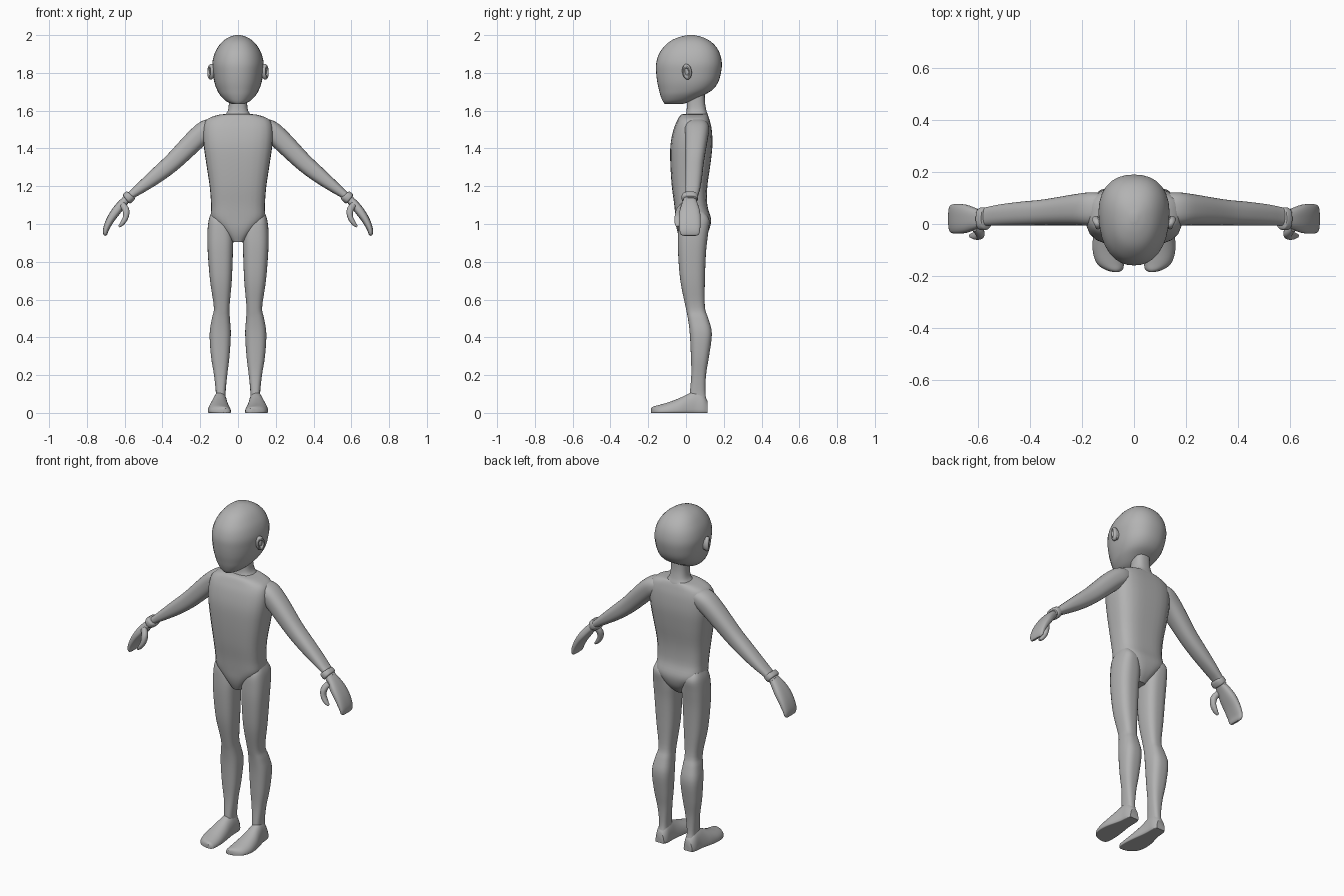
import bpy
from math import sin, cos, pi, radians
from mathutils import Vector, Matrix

if "Cube" in bpy.data.objects:
    bpy.data.objects.remove(bpy.data.objects["Cube"])

GREY = (0.45, 0.45, 0.45, 1)
clay = bpy.data.materials.new("clay grey")
clay.use_nodes = True
clay.diffuse_color = GREY
clay.node_tree.nodes["Principled BSDF"].inputs["Base Color"].default_value = GREY


def finish(obj, mirrored=False, angle=38):
    """Colour, smooth and optionally mirror a part."""
    mesh = obj.data
    mesh.materials.append(clay)
    mesh.polygons.foreach_set("use_smooth", [True] * len(mesh.polygons))
    mesh.set_sharp_from_angle(angle=radians(angle))
    if mirrored:
        obj.modifiers.new("mirror", "MIRROR").use_clip = False
    return obj


def spline(a, b, c, d, t):
    """Catmull-Rom step between b and c."""
    return tuple(0.5 * (2 * q + (r - p) * t + (2 * p - 5 * q + 4 * r - s) * t * t
                        + (3 * q - p - 3 * r + s) * t ** 3)
                 for p, q, r, s in zip(a, b, c, d))


def densify(rows, steps=4):
    out = []
    for i in range(len(rows) - 1):
        a, d = rows[max(i - 1, 0)], rows[min(i + 2, len(rows) - 1)]
        out += [spline(a, rows[i], rows[i + 1], d, k / steps) for k in range(steps)]
    return out + [rows[-1]]


def loft(name, rings, power, taper=0, count=32, mirrored=False):
    """Skin superellipse rings given as (centre, u, v)."""
    verts, faces = [], []
    for centre, u, v in rings:
        for k in range(count):
            c, s = cos(2 * pi * k / count), sin(2 * pi * k / count)
            r = (abs(c) ** power + abs(s) ** power) ** (-1 / power)
            verts.append(centre + u * (c * r * (1 + taper * s)) + v * (s * r))
    for i in range(len(rings) - 1):
        for k in range(count):
            n = (k + 1) % count
            a, b = i * count, (i + 1) * count
            faces.append((a + k, a + n, b + n, b + k))
    faces.append(tuple(reversed(range(count))))
    faces.append(tuple(range(len(verts) - count, len(verts))))
    mesh = bpy.data.meshes.new(name)
    mesh.from_pydata(verts, [], faces)
    # make every face point outward
    import bmesh
    bm = bmesh.new()
    bm.from_mesh(mesh)
    bmesh.ops.recalc_face_normals(bm, faces=bm.faces)
    bm.to_mesh(mesh)
    bm.free()
    obj = bpy.data.objects.new(name, mesh)
    bpy.context.collection.objects.link(obj)
    return finish(obj, mirrored)


def upright(name, rows, power, **kw):
    """Rows: height, x min, x max, y min, y max."""
    rings = [(Vector(((a + b) / 2, (c + d) / 2, z)), Vector(((b - a) / 2, 0, 0)),
              Vector((0, (d - c) / 2, 0))) for z, a, b, c, d in densify(rows)]
    return loft(name, rings, power, **kw)


def centred(name, rows, power, **kw):
    """Rows: height, half width, y min, y max."""
    return upright(name, [(z, -w, w, c, d) for z, w, c, d in rows], power, **kw)


def limb(name, rows, power=2.5):
    """Rows: x, y, z, half depth, half thickness; follows the path in xz."""
    rows = densify(rows)
    rings = []
    for i, (x, y, z, depth, thick) in enumerate(rows):
        p, q = rows[max(i - 1, 0)], rows[min(i + 1, len(rows) - 1)]
        normal = Vector((p[2] - q[2], 0, q[0] - p[0])).normalized()
        rings.append((Vector((x, y, z)), Vector((0, depth, 0)), normal * thick))
    return loft(name, rings, power, mirrored=True)


# Head: egg, narrower at the face, with a sloping jaw
centred("head", [
    (1.635, .03, -.112, -.02), (1.65, .062, -.123, .03), (1.68, .092, -.135, .09),
    (1.71, .11, -.143, .14), (1.75, .124, -.152, .17), (1.8, .132, -.158, .185),
    (1.85, .135, -.158, .19), (1.9, .124, -.143, .18), (1.94, .103, -.115, .158),
    (1.97, .077, -.08, .125), (1.99, .045, -.035, .085), (2, .012, .01, .04)],
    2.3, taper=.1)

centred("neck", [
    (1.53, .1, -.01, .12), (1.57, .075, -.005, .118), (1.6, .054, .003, .108),
    (1.65, .048, .005, .1), (1.73, .05, .005, .1)], 2.6)

# Torso down to the crotch
centred("torso", [
    (.905, .03, -.025, .07), (.94, .058, -.04, .105), (.98, .095, -.05, .126),
    (1.03, .14, -.055, .132), (1.1, .142, -.062, .113), (1.2, .15, -.075, .113),
    (1.32, .168, -.083, .13), (1.42, .182, -.082, .14), (1.5, .184, -.066, .136),
    (1.55, .168, -.045, .125), (1.575, .115, -.03, .116), (1.583, .06, -.012, .11)],
    3.2)

# Legs
upright("leg", [
    (.05, .062, .122, .02, .115), (.1, .066, .117, .02, .103),
    (.2, .057, .127, .028, .106), (.3, .045, .143, .026, .122),
    (.42, .038, .15, .02, .137), (.5, .043, .138, .01, .118),
    (.56, .045, .128, -.002, .1), (.7, .033, .148, -.03, .1),
    (.85, .027, .16, -.042, .106), (.95, .026, .162, -.042, .117),
    (1.02, .045, .155, -.035, .124), (1.06, .075, .142, -.01, .1)],
    2.8, mirrored=True)

# Feet: rows of y, x min, x max, instep height
foot_rows = densify([
    (-.185, .058, .08, .024), (-.175, .044, .112, .033), (-.15, .039, .143, .04),
    (-.1, .039, .158, .054), (-.04, .045, .155, .076), (.01, .052, .143, .1),
    (.05, .055, .134, .115), (.09, .056, .13, .1), (.115, .066, .12, .06)])
foot = loft("foot", [
    (Vector(((a + b) / 2, y, h * .3)), Vector(((b - a) / 2, 0, 0)), Vector((0, 0, h * .7)))
    for y, a, b, h in foot_rows], 2.3, taper=-.15, mirrored=True)
for vert in foot.data.vertices:
    vert.co.z = max(vert.co.z, 0)

# Arms
limb("arm", [
    (.11, .06, 1.515, .055, .04), (.16, .058, 1.5, .064, .054),
    (.22, .055, 1.452, .06, .055), (.34, .045, 1.333, .05, .048),
    (.43, .04, 1.257, .046, .041), (.51, .035, 1.195, .041, .03),
    (.56, .03, 1.157, .036, .022), (.6, .025, 1.125, .032, .02)])
limb("wrist_band", [
    (.565, .022, 1.154, .036, .024), (.57, .021, 1.149, .043, .031),
    (.588, .02, 1.134, .043, .031), (.593, .02, 1.13, .036, .024)])

# Mitten hand with a thumb
limb("hand", [
    (.585, .02, 1.135, .03, .019), (.615, .02, 1.105, .042, .023),
    (.647, .02, 1.065, .054, .024), (.677, .02, 1.02, .057, .021),
    (.698, .02, .975, .055, .016), (.703, .02, .947, .049, .011),
    (.704, .02, .938, .035, .005)], 2.8)
limb("thumb", [
    (.615, -.012, 1.105, .016, .016), (.594, -.032, 1.075, .02, .018),
    (.594, -.042, 1.038, .018, .015), (.612, -.045, 1.005, .015, .012),
    (.63, -.045, .986, .007, .006)], 2.2)

# Ears: a rim around a shallow bowl, flared toward the back
flare = (Matrix.Translation((.143, .005, 1.806)) @ Matrix.Rotation(radians(-25), 4, "Z")
         @ Matrix.Rotation(radians(8), 4, "X"))
bpy.ops.mesh.primitive_torus_add(major_segments=28, minor_segments=10,
                                 major_radius=.7, minor_radius=.3)
rim = bpy.context.object
rim.name = "ear_rim"
rim.data.transform(flare @ Matrix.Diagonal((.042, .026, .042, 1))
                   @ Matrix.Rotation(pi / 2, 4, "Y"))
finish(rim, True)
bpy.ops.mesh.primitive_uv_sphere_add(segments=20, ring_count=12, radius=1)
bowl = bpy.context.object
bowl.name = "ear_bowl"
bowl.data.transform(flare @ Matrix.Translation((-.012, 0, 0))
                    @ Matrix.Diagonal((.018, .021, .035, 1)))
finish(bowl, True)
